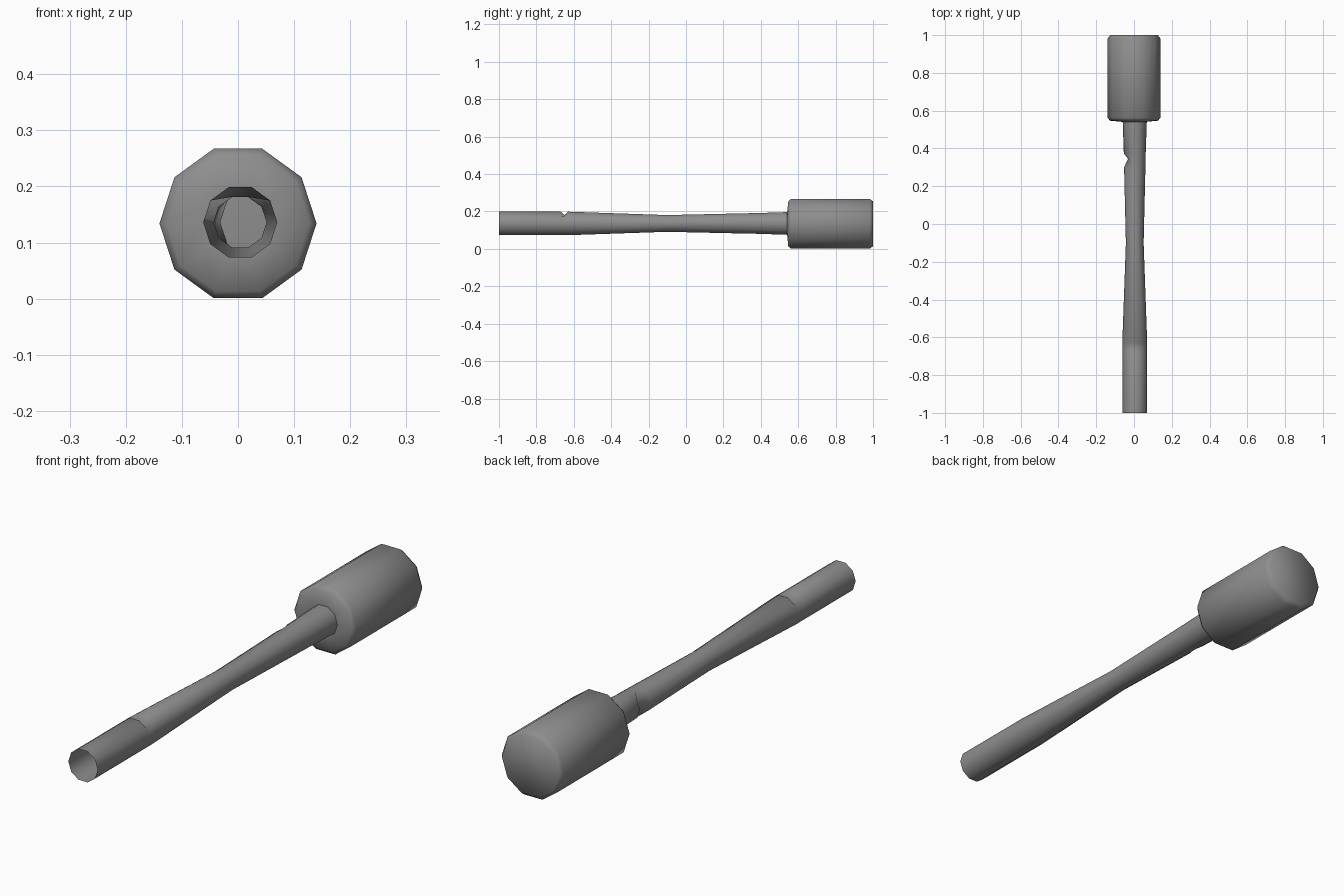
import bpy, bmesh, math

if "Cube" in bpy.data.objects:
    bpy.data.objects.remove(bpy.data.objects["Cube"])

SIDES = 10

# Dark grey metal
dark = bpy.data.materials.new("dark_grey")
dark.diffuse_color = (0.27, 0.27, 0.27, 1)
dark.use_nodes = True
dark.node_tree.nodes["Principled BSDF"].inputs["Base Color"].default_value = dark.diffuse_color


def lathe(name, profile, cx, cz, caps=(), dents=()):
    """Ten-sided tube along y from (y, radius) pairs; dents = (ring, sides, scale)."""
    bm = bmesh.new()
    rings = []
    for y, r in profile:
        ring = []
        for i in range(SIDES):
            a = i * math.tau / SIDES
            ring.append(bm.verts.new((cx + r * math.cos(a), y, cz + r * math.sin(a))))
        rings.append(ring)
    for a, b in zip(rings, rings[1:]):
        for i in range(SIDES):
            j = (i + 1) % SIDES
            bm.faces.new((a[i], b[i], b[j], a[j]))
    for k in caps:
        bm.faces.new(rings[k])
    for k, sides, s in dents:
        for i in sides:
            v = rings[k][i]
            v.co.x = cx + (v.co.x - cx) * s
            v.co.z = cz + (v.co.z - cz) * s
    if caps:
        bmesh.ops.recalc_face_normals(bm, faces=bm.faces)
    else:
        # open tube: orient outward explicitly
        bm.normal_update()
        f = bm.faces[:][0]
        c = f.calc_center_median()
        if f.normal.x * (c.x - cx) + f.normal.z * (c.z - cz) < 0:
            bmesh.ops.reverse_faces(bm, faces=bm.faces[:])
    mesh = bpy.data.meshes.new(name)
    bm.to_mesh(mesh)
    bm.free()
    mesh.materials.append(dark)
    ob = bpy.data.objects.new(name, mesh)
    bpy.context.collection.objects.link(ob)
    bpy.ops.object.select_all(action='DESELECT')
    ob.select_set(True)
    bpy.context.view_layer.objects.active = ob
    bpy.ops.object.shade_smooth_by_angle(angle=math.radians(62))
    return ob


# Hollow waisted handle, open at the front, with two small nicks
lathe("handle",
      [(-1.0, 0.066), (-0.67, 0.066), (-0.65, 0.066), (-0.63, 0.066),
       (-0.10, 0.047), (0.30, 0.0565), (0.345, 0.0575), (0.375, 0.058), (0.55, 0.064)],
      0.004, 0.136,
      dents=[(2, (2, 3), 0.72), (6, (4, 5, 6), 0.62)])

# Heavy head with softened rims
lathe("head",
      [(0.541, 0.066), (0.547, 0.127), (0.562, 0.14), (0.982, 0.14), (1.0, 0.126)],
      0.0, 0.134, caps=(0, -1))
